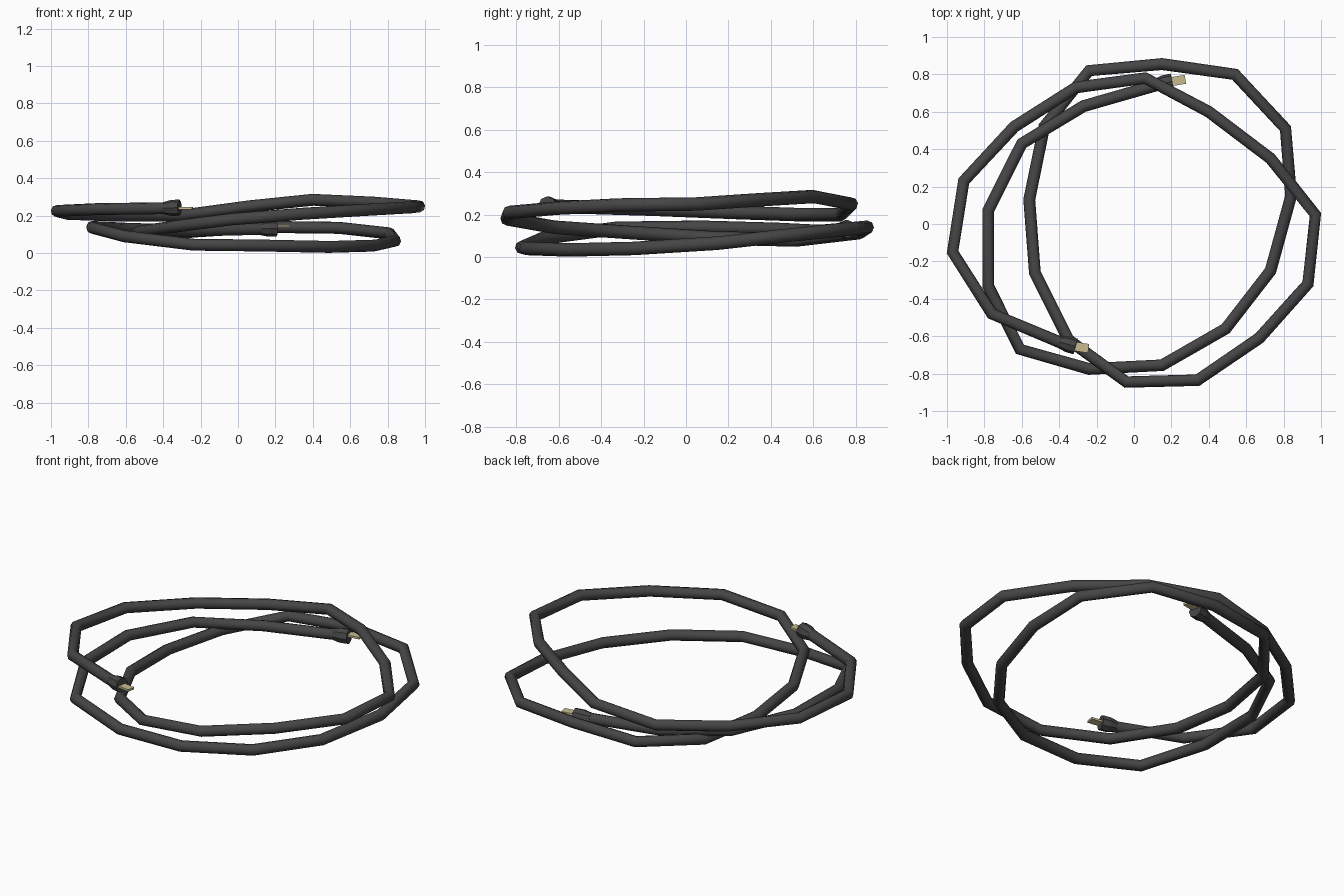
import bpy
from mathutils import Vector

if "Cube" in bpy.data.objects:
    bpy.data.objects.remove(bpy.data.objects["Cube"])

def material(name, color):
    m = bpy.data.materials.new(name)
    m.diffuse_color = color
    m.use_nodes = True
    m.node_tree.nodes["Principled BSDF"].inputs["Base Color"].default_value = m.diffuse_color
    return m

rubber = material("dark_rubber", (0.06, 0.06, 0.06, 1))
brass = material("brass", (0.58, 0.5, 0.28, 1))

# Cable centre line, from the lower plug round to the upper plug
path = [
    (0.13, 0.745, 0.13), (-0.27, 0.63, 0.12), (-0.60, 0.43, 0.13), (-0.78, 0.07, 0.14),
    (-0.78, -0.33, 0.135), (-0.61, -0.67, 0.09), (-0.24, -0.775, 0.045), (0.15, -0.755, 0.04),
    (0.49, -0.56, 0.033), (0.73, -0.25, 0.04), (0.84, 0.15, 0.065), (0.81, 0.51, 0.105),
    (0.54, 0.80, 0.135), (0.15, 0.855, 0.14), (-0.24, 0.82, 0.115), (-0.48, 0.52, 0.08),
    (-0.56, 0.13, 0.09), (-0.53, -0.26, 0.115), (-0.35, -0.62, 0.14), (-0.04, -0.845, 0.18),
    (0.34, -0.835, 0.21), (0.67, -0.61, 0.23), (0.93, -0.32, 0.245), (0.97, 0.05, 0.25),
    (0.73, 0.35, 0.27), (0.40, 0.60, 0.285), (0.06, 0.78, 0.25), (-0.31, 0.73, 0.20),
    (-0.64, 0.52, 0.20), (-0.91, 0.23, 0.21), (-0.97, -0.15, 0.225), (-0.76, -0.48, 0.235),
    (-0.39, -0.635, 0.24)]

# Cable tube
curve = bpy.data.curves.new("cable", 'CURVE')
curve.dimensions = '3D'
curve.bevel_depth = 0.032
curve.bevel_resolution = 2
curve.use_fill_caps = True
spline = curve.splines.new('POLY')
spline.points.add(len(path) - 1)
for p, co in zip(spline.points, path):
    p.co = (*co, 1)
cable = bpy.data.objects.new("cable", curve)
bpy.context.collection.objects.link(cable)
bpy.context.view_layer.objects.active = cable
cable.select_set(True)
bpy.ops.object.convert(target='MESH')
cable = bpy.context.object
cable.data.materials.clear()
cable.data.materials.append(rubber)
bpy.ops.object.shade_smooth_by_angle(angle=0.9)

def plug(name, start, tip, blade_tip, blade_z):
    start, tip, blade_tip = Vector(start), Vector(tip), Vector(blade_tip)
    # Flared housing
    d = tip - start
    bpy.ops.mesh.primitive_cone_add(vertices=8, radius1=0.032, radius2=0.043, depth=d.length * 0.5,
        location=start + d * 0.25, rotation=d.to_track_quat('Z', 'Y').to_euler())
    flare = bpy.context.object
    bpy.ops.mesh.primitive_cylinder_add(vertices=8, radius=0.043, depth=d.length * 0.5,
        location=start + d * 0.75, rotation=d.to_track_quat('Z', 'Y').to_euler())
    for o, n in ((flare, "_flare"), (bpy.context.object, "_housing")):
        o.name = name + n
        o.data.materials.append(rubber)
    # Flat contact blade
    e = blade_tip - tip
    mid = (tip + blade_tip) / 2
    mid.z = blade_z
    bpy.ops.mesh.primitive_cube_add(size=1, location=mid,
        rotation=e.to_track_quat('X', 'Z').to_euler())
    blade = bpy.context.object
    blade.name = name + "_blade"
    blade.scale = (e.length + 0.02, 0.048, 0.012)
    blade.data.materials.append(brass)

plug("lower_plug", (0.11, 0.742, 0.13), (0.205, 0.762, 0.132), (0.265, 0.772, 0.132), 0.145)
plug("upper_plug", (-0.40, -0.63, 0.24), (-0.312, -0.655, 0.243), (-0.253, -0.664, 0.243), 0.24)
